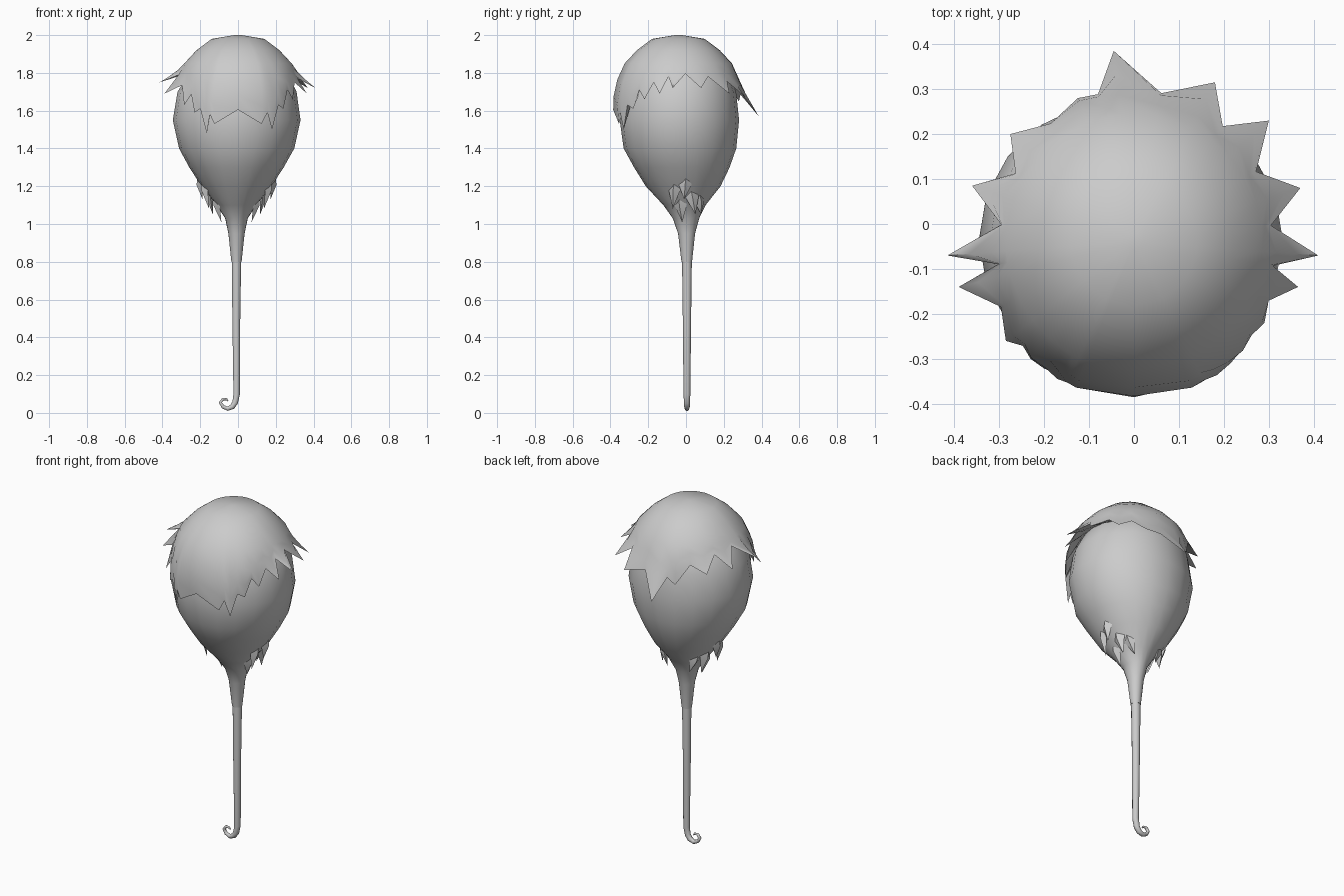
import bpy, bmesh, math
from mathutils import Vector

cube = bpy.data.objects.get("Cube")
if cube:
    bpy.data.objects.remove(cube)

grey = bpy.data.materials.new("plain grey")
grey.use_nodes = True
colour = (0.6, 0.6, 0.6, 1)
grey.diffuse_color = colour
grey.node_tree.nodes["Principled BSDF"].inputs["Base Color"].default_value = colour


def finish(bm, name, angle):
    bmesh.ops.recalc_face_normals(bm, faces=bm.faces)
    mesh = bpy.data.meshes.new(name)
    bm.to_mesh(mesh)
    bm.free()
    mesh.materials.append(grey)
    obj = bpy.data.objects.new(name, mesh)
    bpy.context.collection.objects.link(obj)
    bpy.ops.object.select_all(action='DESELECT')
    obj.select_set(True)
    bpy.context.view_layer.objects.active = obj
    bpy.ops.object.shade_smooth_by_angle(angle=math.radians(angle))
    return obj


def loft(name, rings, angle=60):
    """Skin closed rings of points and cap both ends."""
    bm = bmesh.new()
    loops = [[bm.verts.new(p) for p in ring] for ring in rings]
    n = len(loops[0])
    for a, b in zip(loops, loops[1:]):
        for i in range(n):
            j = (i + 1) % n
            bm.faces.new((a[i], a[j], b[j], b[i]))
    bm.faces.new(loops[0])
    bm.faces.new(loops[-1])
    return finish(bm, name, angle)


def ellipse(z, cx, cy, rx, ry, n=20):
    angles = [math.tau * i / n for i in range(n)]
    return [(cx + rx * math.cos(a), cy + ry * math.sin(a), z) for a in angles]


# Egg-shaped body narrowing into the stalk: z, centre x, centre y, radii
BODY = [(1.9, 0, -.03, .15, .15), (1.8, 0, -.03, .26, .26),
        (1.7, -.005, -.035, .315, .3), (1.55, -.007, -.035, .338, .316),
        (1.4, -.007, -.032, .305, .298), (1.3, -.008, -.022, .25, .253),
        (1.2, -.008, -.015, .185, .198), (1.1, -.008, -.008, .105, .112),
        (1.03, -.008, 0, .06, .07), (.95, -.008, .003, .043, .045),
        (.8, -.008, .004, .027, .028)]
loft("body", [ellipse(*row) for row in BODY])

# Thin stalk with a curled tip: x, z, radius
STALK = [(-.008, .81, .026), (-.009, .5, .022), (-.007, .1, .018),
         (-.015, .055, .016), (-.03, .033, .015), (-.055, .022, .012),
         (-.08, .033, .01), (-.093, .055, .009), (-.08, .073, .008),
         (-.06, .072, .006), (-.052, .062, .003)]
rings = []
for i, (x, z, r) in enumerate(STALK):
    before, after = STALK[max(i - 1, 0)], STALK[min(i + 1, len(STALK) - 1)]
    along = Vector((after[0] - before[0], 0, after[1] - before[1])).normalized()
    side = Vector((0, 1, 0))
    out = along.cross(side)
    rings.append([Vector((x, .005, z)) + r * (side * math.cos(a) + out * math.sin(a))
                  for a in (math.tau * k / 10 for k in range(10))])
loft("stalk", rings)

# Hair cap: dome outline (z, radius) about a centre set slightly forward
DOME = [(2, .02), (1.98, .14), (1.92, .22), (1.85, .285), (1.75, .33),
        (1.65, .348), (1.55, .35), (1.4, .32)]
CENTRE_Y = -.04


def dome_radius(z):
    for (z1, r1), (z2, r2) in zip(DOME, DOME[1:]):
        if z >= z2:
            return r1 + (r2 - r1) * (z1 - z) / (z1 - z2)
    return DOME[-1][1]


# Tips of the locks round the hem
TIPS = [(-.045, .385, 1.57), (.18, .315, 1.67), (.3, .23, 1.69), (.37, .08, 1.72),
        (.41, -.07, 1.72), (.365, -.14, 1.69), (.29, -.22, 1.66), (.24, -.28, 1.61),
        (.18, -.33, 1.5), (.125, -.355, 1.53), (-.125, -.355, 1.53),
        (-.165, -.335, 1.48), (-.23, -.3, 1.59), (-.285, -.26, 1.63),
        (-.39, -.14, 1.69), (-.415, -.07, 1.75), (-.36, .085, 1.73),
        (-.275, .2, 1.72), (-.125, .28, 1.65)]
polar = sorted((math.atan2(y - CENTRE_Y, x), math.hypot(x, y - CENTRE_Y), z)
               for x, y, z in TIPS)
hem = []
for i, (a, r, z) in enumerate(polar):
    b, _, z2 = polar[(i + 1) % len(polar)]
    if b < a:
        b += math.tau
    notch_z = (z + z2) / 2 + .075
    hem += [(a, r, z), ((a + b) / 2, dome_radius(notch_z) * .99, notch_z)]


def cap_point(a, r, z):
    return (r * math.cos(a), CENTRE_Y + r * math.sin(a), z)


rings = [[cap_point(a, r, z) for a, _, _ in hem] for z, r in DOME[:4]]
for t in (.35, .7, 1):
    ring = []
    for a, r, z in hem:
        zt = 1.85 + (z - 1.85) * t
        flare = .285 + (r - .285) * t ** 1.3
        ring.append(cap_point(a, r if t == 1 else max(flare, dome_radius(zt)), zt))
    rings.append(ring)
# Underside of the locks, tucked into the body
rings.append([cap_point(a, .26, 1.8) for a, _, _ in hem])
loft("hair_cap", rings, 50)

# Ragged tufts below the body on both sides: root, tip, half width
TUFTS = [((.19, -.06, 1.25), (.145, -.07, 1.08), .04),
         ((.16, .02, 1.21), (.125, .05, 1.05), .045),
         ((.13, -.04, 1.17), (.08, -.02, 1.01), .045),
         ((.21, .0, 1.27), (.18, -.01, 1.13), .045),
         ((.13, .07, 1.18), (.07, .08, 1.05), .04)]
for side, word in ((1, "left"), (-1, "right")):
    bm = bmesh.new()
    for root, tip, w in TUFTS:
        root, tip = Vector(root), Vector(tip)
        out = Vector((root.x, root.y, 0)).normalized()
        across = Vector((-out.y, out.x, 0))
        middle = root.lerp(tip, .45)
        a = [root + across * w - out * .03, root - out * .005,
             root - across * w - out * .03, root - out * .06]
        b = [middle + across * w * .75 - out * .01, middle + out * .015,
             middle - across * w * .75 - out * .01, middle - out * .02]
        flip = lambda p: bm.verts.new((p.x * side - .008, p.y, p.z))
        a, b, end = [flip(p) for p in a], [flip(p) for p in b], flip(tip)
        for i in range(4):
            j = (i + 1) % 4
            bm.faces.new((a[i], a[j], b[j], b[i]))
            bm.faces.new((b[i], b[j], end))
        bm.faces.new(a)
    finish(bm, word + "_lower_tufts", 50)
